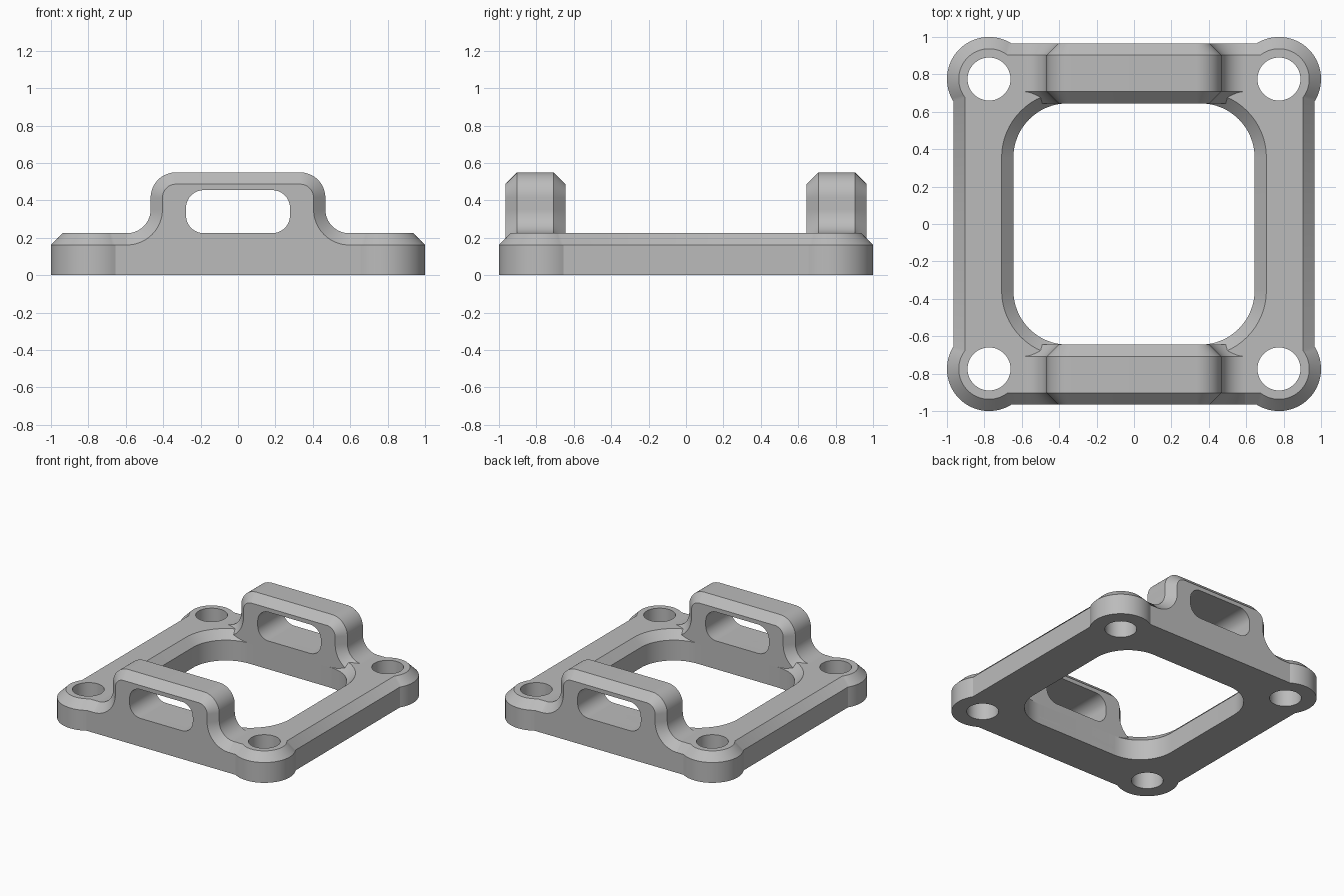
import bpy, bmesh
from math import radians, degrees, acos, cos, sin

if "Cube" in bpy.data.objects:
    bpy.data.objects.remove(bpy.data.objects["Cube"], do_unlink=True)

# Main dimensions
SIDE = 0.966       # half width of the plate
OPENING = 0.645    # half width of the central opening
LOBE = 0.775       # corner lobe centre
LOBE_R = 0.225
PLATE_H = 0.225
TOP = 0.55         # top of the bridges
CH = 0.063         # chamfer size

grey = bpy.data.materials.new("plain grey")
grey.use_nodes = True
grey.diffuse_color = (0.5, 0.5, 0.5, 1)
grey.node_tree.nodes["Principled BSDF"].inputs["Base Color"].default_value = grey.diffuse_color


def arc(cx, cy, r, start, end, n=16):
    angles = [radians(start + (end - start) * i / n) for i in range(n + 1)]
    return [(cx + r * cos(a), cy + r * sin(a)) for a in angles]


def rounded_rect(hx, hy, r, cy=0):
    pts = []
    for k, (sx, sy) in enumerate([(1, 1), (-1, 1), (-1, -1), (1, -1)]):
        pts += arc(sx * (hx - r), cy + sy * (hy - r), r, 90 * k, 90 * k + 90)
    return pts


def plate_outline(d):
    """Square with four round corner lobes, moved inward by d."""
    r = LOBE_R - d
    spread = degrees(acos((SIDE - d - LOBE) / r))
    pts = []
    for k, (sx, sy) in enumerate([(1, 1), (-1, 1), (-1, -1), (1, -1)]):
        pts += arc(sx * LOBE, sy * LOBE, r, 90 * k - spread, 90 * k + 90 + spread, 32)
    return pts


def bridge_outline(d):
    """Raised arch with rounded shoulders and flared feet, moved inward by d."""
    half, foot, shoulder = 0.467, 0.127, 0.135
    right = [(0.62, 0.05), (0.62, PLATE_H - d)]
    right += arc(half + foot, PLATE_H + foot, foot + d, 270, 180)
    right += arc(half - shoulder, TOP - shoulder, shoulder - d, 0, 90)
    return right + [(-x, z) for x, z in reversed(right)]


def loft(name, loops):
    """Closed solid through matching loops of 3D points."""
    bm = bmesh.new()
    rings = [[bm.verts.new(p) for p in loop] for loop in loops]
    for a, b in zip(rings, rings[1:]):
        for i in range(len(a)):
            j = (i + 1) % len(a)
            bm.faces.new((a[i], a[j], b[j], b[i]))
    bm.faces.new(rings[0])
    bm.faces.new(rings[-1])
    bmesh.ops.recalc_face_normals(bm, faces=bm.faces)
    mesh = bpy.data.meshes.new(name)
    bm.to_mesh(mesh)
    bm.free()
    mesh.materials.append(grey)
    obj = bpy.data.objects.new(name, mesh)
    bpy.context.collection.objects.link(obj)
    return obj


def flat(pts, z):
    return [(x, y, z) for x, y in pts]


def upright(pts, y):
    return [(x, y, z) for x, z in pts]


def cut(obj, cutters):
    """Subtract the cutters, keep the result and remove the cutters."""
    for c in cutters:
        c.hide_render = True
        mod = obj.modifiers.new("cut", "BOOLEAN")
        mod.operation = "DIFFERENCE"
        mod.solver = "EXACT"
        mod.object = c
    bpy.context.view_layer.update()
    graph = bpy.context.evaluated_depsgraph_get()
    mesh = bpy.data.meshes.new_from_object(obj.evaluated_get(graph))
    obj.modifiers.clear()
    obj.data = mesh
    for c in cutters:
        bpy.data.objects.remove(c, do_unlink=True)
    mesh.shade_smooth()
    mesh.set_sharp_from_angle(angle=radians(25))


# Base plate with chamfered top rim
plate = loft("base_plate", [flat(plate_outline(0), 0),
                            flat(plate_outline(0), PLATE_H - CH),
                            flat(plate_outline(CH), PLATE_H)])


# Central opening, flaring outward at the top
def opening(d):
    return rounded_rect(OPENING + d, OPENING + d, 0.29 + d)


cutters = [loft("opening_cutter", [flat(opening(0), -0.1),
                                   flat(opening(0), PLATE_H - CH),
                                   flat(opening(2 * CH), PLATE_H + CH)])]

# Bolt holes in the corner lobes
for sx in (-1, 1):
    for sy in (-1, 1):
        circle = arc(sx * LOBE, sy * LOBE, 0.115, 0, 360, 48)[:-1]
        cutters.append(loft("hole_cutter", [flat(circle, -0.1), flat(circle, 0.4)]))
cut(plate, cutters)

# Slotted bridges along the front and back edges
for name, s in (("front_bridge", -1), ("back_bridge", 1)):
    bridge = loft(name, [upright(bridge_outline(CH), s * SIDE),
                         upright(bridge_outline(0), s * (SIDE - CH)),
                         upright(bridge_outline(0), s * (OPENING + CH)),
                         upright(bridge_outline(CH), s * OPENING)])
    slot = rounded_rect(0.278, 0.115, 0.095, 0.34)
    cut(bridge, [loft("slot_cutter", [upright(slot, s * 0.5), upright(slot, s * 1.1)])])
